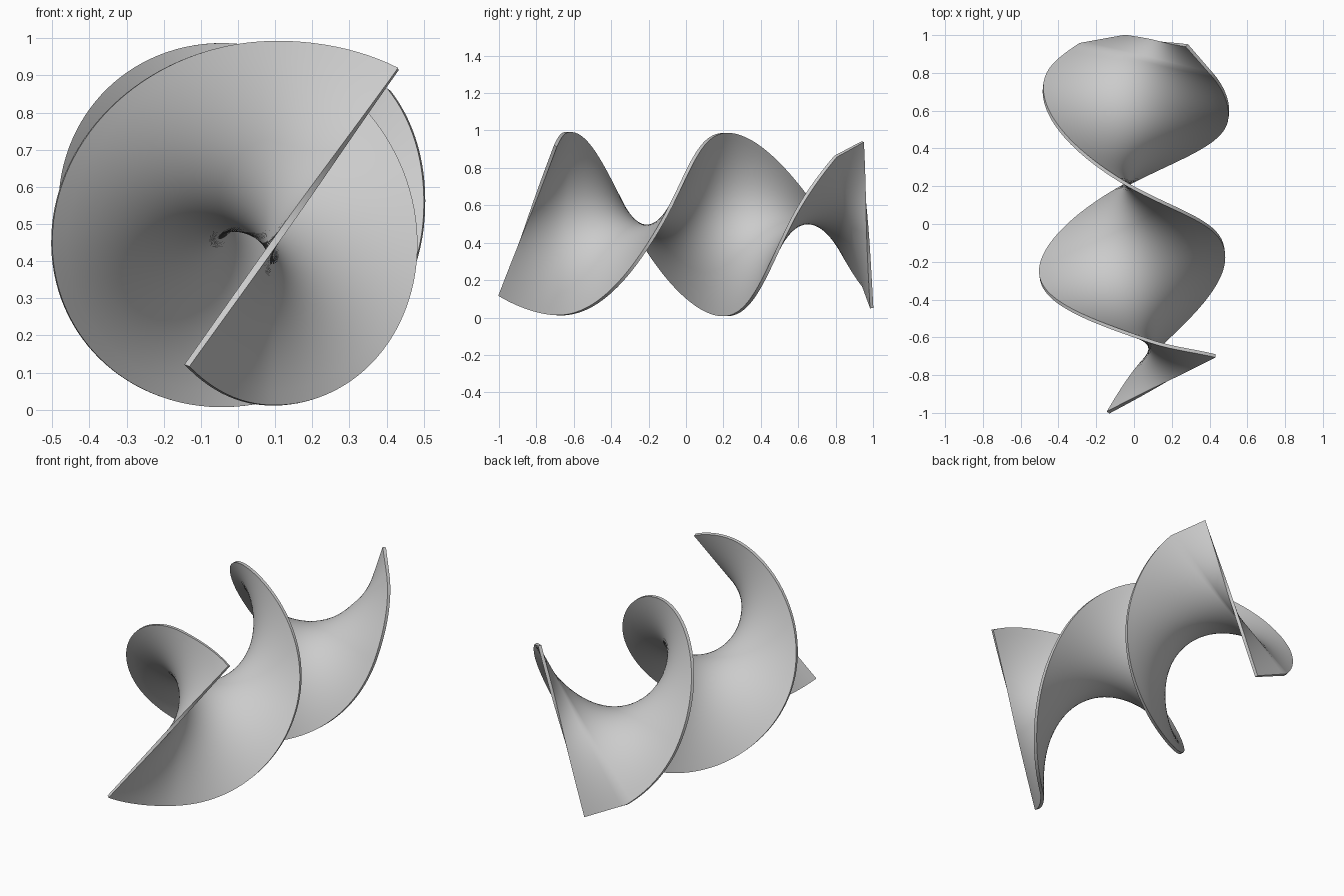
import bpy, bmesh, math
from mathutils import Vector

cube = bpy.data.objects.get("Cube")
if cube:
    bpy.data.objects.remove(cube)

# Ruling keys: turn angle in degrees, midpoint x, y, z, and half the y tilt
KEYS = [
    (54.5, 0.147, -0.848, 0.518, 0.15),
    (90, 0.085, -0.655, 0.502, 0.035),
    (180, -0.01, -0.21, 0.488, -0.07),
    (270, -0.037, 0.21, 0.497, 0.0),
    (360, 0.01, 0.65, 0.507, -0.09),
    (405, 0.06, 0.875, 0.515, -0.075),
]
HALF_WIDTH = 0.49
STEPS = 120
ACROSS = 24
FLAP_STEPS = 8


def slope(i, k):
    a, b = KEYS[max(i - 1, 0)], KEYS[min(i + 1, len(KEYS) - 1)]
    return (b[k] - a[k]) / (b[0] - a[0])


def sample(angle, k):
    """Smooth cubic interpolation of one key column."""
    i = 0
    while i < len(KEYS) - 2 and angle > KEYS[i + 1][0]:
        i += 1
    a, b = KEYS[i], KEYS[i + 1]
    h = b[0] - a[0]
    t = (angle - a[0]) / h
    return ((2 * t**3 - 3 * t**2 + 1) * a[k] + (t**3 - 2 * t**2 + t) * h * slope(i, k)
            + (3 * t**2 - 2 * t**3) * b[k] + (t**3 - t**2) * h * slope(i + 1, k))


def ruling(angle):
    mid = Vector([sample(angle, k) for k in (1, 2, 3)])
    r = math.radians(angle)
    arm = Vector((HALF_WIDTH * math.cos(r), sample(angle, 4), HALF_WIDTH * math.sin(r)))
    return mid - arm, mid + arm


def ribbon(name, rulings, material):
    """Ruled strip between pairs of edge points, with a thin wall."""
    bm = bmesh.new()
    rows = [[bm.verts.new(p.lerp(q, j / ACROSS)) for j in range(ACROSS + 1)]
            for p, q in rulings]
    for a, b in zip(rows, rows[1:]):
        for j in range(ACROSS):
            bm.faces.new((a[j], a[j + 1], b[j + 1], b[j]))
    mesh = bpy.data.meshes.new(name)
    bm.to_mesh(mesh)
    bm.free()
    mesh.materials.append(material)
    obj = bpy.data.objects.new(name, mesh)
    bpy.context.collection.objects.link(obj)
    wall = obj.modifiers.new("wall", "SOLIDIFY")
    wall.thickness = 0.018
    wall.offset = 0
    bpy.ops.object.select_all(action="DESELECT")
    obj.select_set(True)
    bpy.context.view_layer.objects.active = obj
    bpy.ops.object.modifier_apply(modifier=wall.name)
    bpy.ops.object.shade_smooth_by_angle(angle=math.radians(35))


grey = bpy.data.materials.new("plain grey")
grey.use_nodes = True
colour = (0.6, 0.6, 0.6, 1)
grey.diffuse_color = colour
grey.node_tree.nodes["Principled BSDF"].inputs["Base Color"].default_value = colour

# Main twisted ribbon
first, last = KEYS[0][0], KEYS[-1][0]
turns = [ruling(first + (last - first) * i / STEPS) for i in range(STEPS + 1)]

# Flatter end flap that turns on from the last ruling
p, q = turns[-1]
p_end, q_end = Vector((-0.046, 0.993, 0.05)), Vector((0.28, 0.945, 0.94))
turns += [(p.lerp(p_end, i / FLAP_STEPS), q.lerp(q_end, i / FLAP_STEPS))
          for i in range(1, FLAP_STEPS + 1)]
ribbon("twisted_ribbon", turns, grey)
